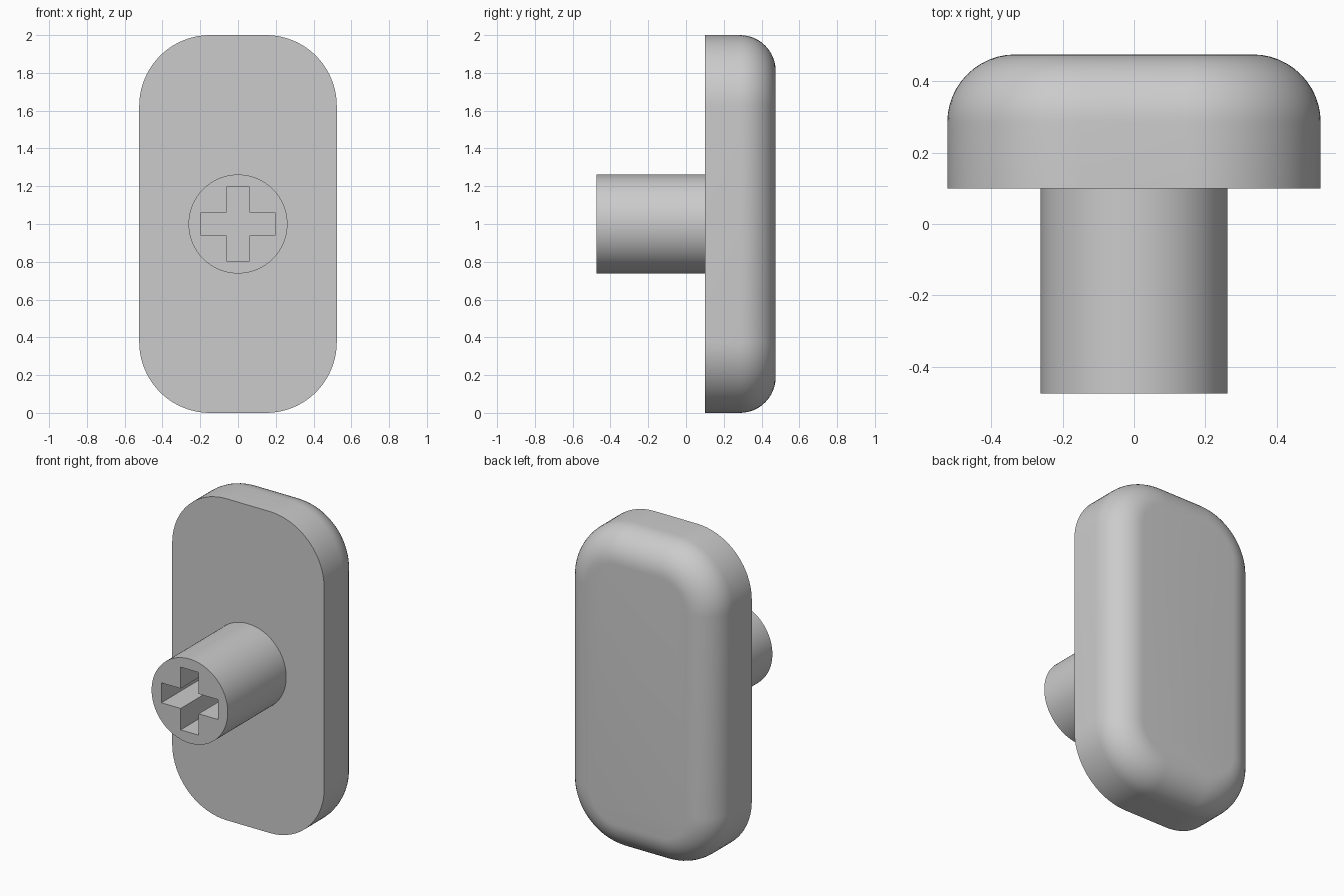
import bpy, bmesh
from math import sin, cos, pi, radians

cube = bpy.data.objects.get("Cube")
if cube:
    bpy.data.objects.remove(cube, do_unlink=True)

grey = bpy.data.materials.new("plain_grey")
grey.use_nodes = True
GREY = (0.6, 0.6, 0.6, 1)
grey.diffuse_color = GREY
grey.node_tree.nodes["Principled BSDF"].inputs["Base Color"].default_value = GREY

MID_Z = 1.0
HALF_X, HALF_Z = 0.523, 1.0
CORNER, FILLET = 0.375, 0.19
FRONT, JOINT, BACK = -0.475, 0.1, 0.475


def finish(bm, name):
    bmesh.ops.recalc_face_normals(bm, faces=bm.faces)
    mesh = bpy.data.meshes.new(name)
    bm.to_mesh(mesh)
    bm.free()
    mesh.materials.append(grey)
    obj = bpy.data.objects.new(name, mesh)
    bpy.context.collection.objects.link(obj)
    bpy.ops.object.select_all(action='DESELECT')
    obj.select_set(True)
    bpy.context.view_layer.objects.active = obj
    bpy.ops.object.shade_smooth_by_angle(angle=radians(30))
    return obj


def rounded_outline(inset, steps=20):
    r = CORNER - inset
    cx, cz = HALF_X - CORNER, HALF_Z - CORNER
    points = []
    for k, (sx, sz) in enumerate([(1, 1), (-1, 1), (-1, -1), (1, -1)]):
        for i in range(steps + 1):
            a = (k + i / steps) * pi / 2
            points.append((sx * cx + r * cos(a), MID_Z + sz * cz + r * sin(a)))
    return points


# Cap: flat front, straight wall, rounded rim around the back
bm = bmesh.new()
sections = [(0, JOINT)]
for i in range(13):
    a = i / 12 * pi / 2
    sections.append((FILLET * (1 - cos(a)), BACK - FILLET + FILLET * sin(a)))
rings = [[bm.verts.new((x, y, z)) for x, z in rounded_outline(inset)]
         for inset, y in sections]
for low, high in zip(rings, rings[1:]):
    for i in range(len(low)):
        bm.faces.new((low[i - 1], low[i], high[i], high[i - 1]))
bm.faces.new(rings[0])
bm.faces.new(rings[-1])
finish(bm, "cap")


# Stem: round post with a cross-shaped socket running its full length
def add_loop(bm, points):
    verts = [bm.verts.new((x, FRONT, MID_Z + z)) for x, z in points]
    return [bm.edges.new((verts[i - 1], verts[i])) for i in range(len(verts))]


RADIUS, ARM, HALF_ARM = 0.262, 0.195, 0.062
circle = [(RADIUS * cos(2 * pi * i / 96), RADIUS * sin(2 * pi * i / 96))
          for i in range(96)]
cross = []
for k in range(4):
    c, s = round(cos(k * pi / 2)), round(sin(k * pi / 2))
    for u, v in [(ARM, -HALF_ARM), (ARM, HALF_ARM), (HALF_ARM, HALF_ARM)]:
        cross.append((u * c - v * s, u * s + v * c))

bm = bmesh.new()
edges = add_loop(bm, circle) + add_loop(bm, cross)
bmesh.ops.triangle_fill(bm, edges=edges, use_beauty=True, normal=(0, -1, 0))
walls = bmesh.ops.extrude_edge_only(bm, edges=edges)
moved = [g for g in walls["geom"] if isinstance(g, bmesh.types.BMVert)]
bmesh.ops.translate(bm, verts=moved, vec=(0, JOINT - FRONT, 0))
finish(bm, "stem")
